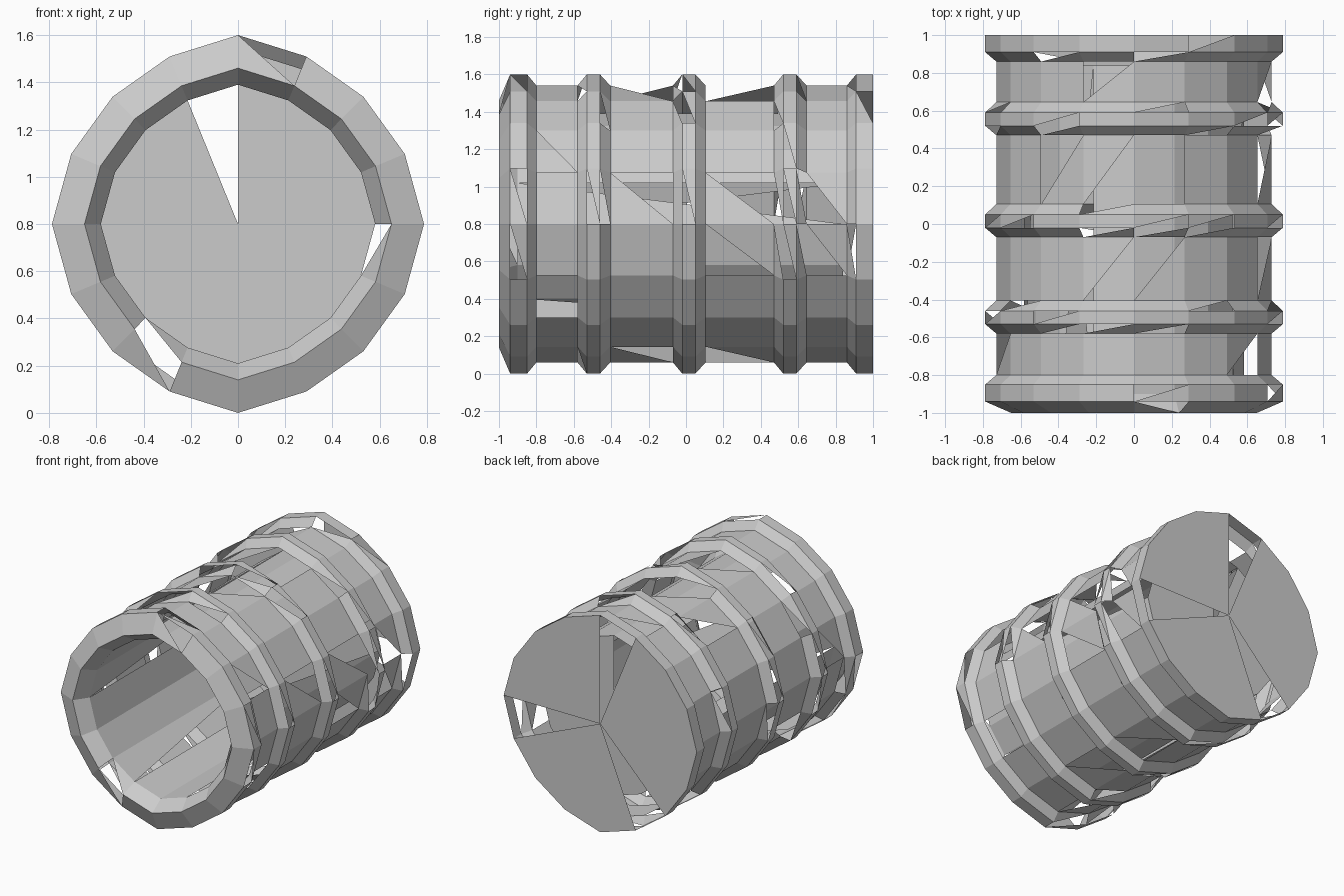
import bpy
import random
from math import cos, sin, pi

if "Cube" in bpy.data.objects:
    bpy.data.objects.remove(bpy.data.objects["Cube"])

N = 16          # sides of the barrel
CZ = 0.8        # height of the barrel axis
SQUASH = (1.0, 0.97, 0.953, 0.96)   # slightly flattened between the four quarter points
random.seed(4)


def ring_point(r, y, j):
    a = 2 * pi * j / N
    q = j % 8
    r *= SQUASH[q if q < 4 else 8 - q] if q != 4 else 1.0
    return (0.985 * r * cos(a), y, CZ + r * sin(a))


def lathe(name, profile, gap):
    """Turn (radius, y) points around the y axis; gap(band, side) names the missing triangles."""
    verts = [ring_point(r, y, j) for r, y in profile for j in range(N)]
    faces = []
    for b in range(len(profile) - 1):
        for j in range(N):
            k = (j + 1) % N
            A, B = b * N + j, b * N + k
            C, D = B + N, A + N
            missing = gap(b, j)
            if not missing:
                faces.append((A, B, C, D))
            elif missing == "far":
                faces.append((A, B, D))
            elif missing == "near":
                faces.append((B, C, D))
    return make(name, verts, faces)


def disc(name, r, y, missing):
    """Fan disc with some wedges left out."""
    verts = [ring_point(r, y, j) for j in range(N)] + [(0, y, CZ)]
    faces = [(j, (j + 1) % N, N) for j in range(N) if j not in missing]
    return make(name, verts, faces)


def make(name, verts, faces):
    mesh = bpy.data.meshes.new(name)
    mesh.from_pydata(verts, [], faces)
    mesh.update()
    obj = bpy.data.objects.new(name, mesh)
    bpy.context.collection.objects.link(obj)
    return obj


# torn triangles of the wide bands, by band and side
WIDE = {
    2: {1: "near", 7: "far", 11: "far", 14: "both"},
    6: {0: "far", 3: "far", 4: "near", 9: "near", 12: "far"},
    10: {0: "far", 3: "both", 4: "near", 5: "far", 12: "near", 15: "near"},
    14: {0: "near", 4: "far", 9: "far", 15: "near"},
}


def torn(b, j):
    if b in WIDE:
        return WIDE[b].get(j)
    return random.choice(("far", "near")) if random.random() < 0.28 else None


# outer wall with five raised hoops
LOW, HIGH = 0.74, 0.8
outer = [(HIGH, -0.94), (HIGH, -0.85), (LOW, -0.80)]
for y in (-0.495, 0.015, 0.555):
    outer += [(LOW, y - 0.085), (HIGH, y - 0.035), (HIGH, y + 0.035), (LOW, y + 0.09)]
outer += [(LOW, 0.86), (HIGH, 0.91), (HIGH, 1.0)]
lathe("outer_wall", outer, torn)

# sloping front rim and the bevel into the opening
lathe("front_rim", [(HIGH, -0.94), (0.66, -1.0)],
      lambda b, j: {3: "near", 10: "far"}.get(j))
lathe("opening_bevel", [(0.66, -1.0), (0.59, -0.9)],
      lambda b, j: {15: "far", 10: "near"}.get(j))

# long inner wall, inner floor and back cap
lathe("inner_wall", [(0.59, -0.9), (0.59, 0.84)],
      lambda b, j: {0: "far", 5: "near", 7: "far", 10: "far", 13: "near"}.get(j))
disc("inner_floor", 0.59, 0.84, (4,))
disc("back_cap", HIGH, 1.0, (4, 10, 15))
